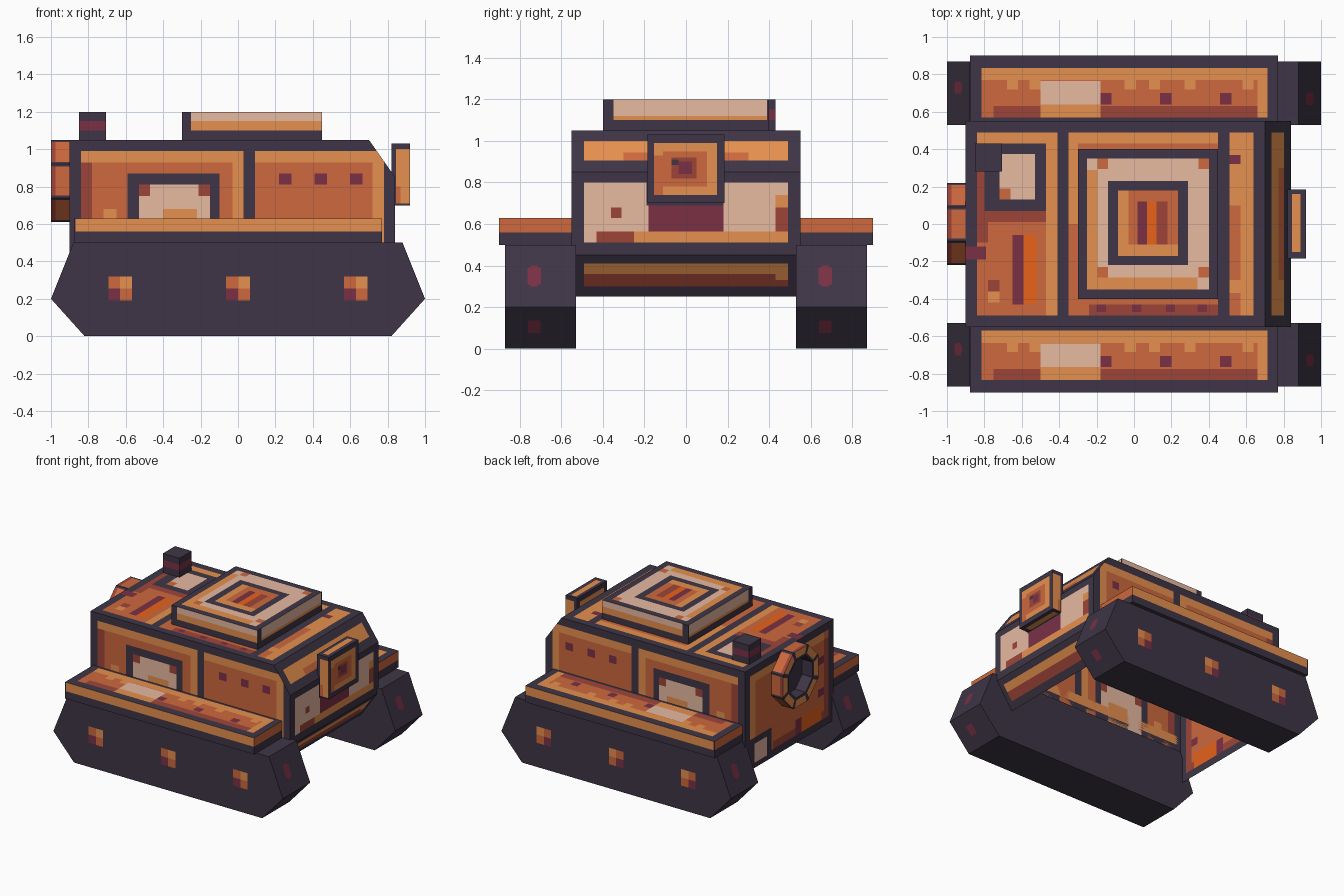
import bpy, bmesh, math
from mathutils import Vector

if "Cube" in bpy.data.objects:
    bpy.data.objects.remove(bpy.data.objects["Cube"])

# Flat colour palette
PALETTE = [("charcoal", "3e3546"), ("plum", "7a3045"), ("maroon", "9e4539"), ("rust", "cd683d"),
           ("orange", "e6904e"), ("cream", "fdcbb0"), ("bright_orange", "fb6b1d")]
D, P, M, R, O, C, F = range(7)


def linear(h):
    c = [int(h[i:i + 2], 16) / 255 for i in (0, 2, 4)]
    return [v / 12.92 if v < 0.04045 else ((v + 0.055) / 1.055) ** 2.4 for v in c] + [1]


MATS = []
for name, code in PALETTE:
    m = bpy.data.materials.new(name)
    m.diffuse_color = linear(code)
    m.use_nodes = True
    m.node_tree.nodes["Principled BSDF"].inputs["Base Color"].default_value = m.diffuse_color
    MATS.append(m)


def finish(name, bm):
    me = bpy.data.meshes.new(name)
    bm.to_mesh(me)
    bm.free()
    for m in MATS:
        me.materials.append(m)
    bpy.context.collection.objects.link(bpy.data.objects.new(name, me))


def panel(bm, place, out, rects):
    """Flat face cut along rectangle edges; rects are (u0, v0, u1, v1, colour), later ones on top."""
    u0, v0, u1, v1, _ = rects[0]
    us = sorted({round(min(max(r[i], u0), u1), 4) for r in rects for i in (0, 2)})
    vs = sorted({round(min(max(r[i], v0), v1), 4) for r in rects for i in (1, 3)})
    grid = [[bm.verts.new(place(u, v)) for v in vs] for u in us]
    for i in range(len(us) - 1):
        for j in range(len(vs) - 1):
            f = bm.faces.new((grid[i][j], grid[i + 1][j], grid[i + 1][j + 1], grid[i][j + 1]))
            cu, cv = (us[i] + us[i + 1]) / 2, (vs[j] + vs[j + 1]) / 2
            f.material_index = [r[4] for r in rects if r[0] < cu < r[2] and r[1] < cv < r[3]][-1]
            f.normal_update()
            if f.normal.dot(Vector(out)) < 0:
                f.normal_flip()


def box(bm, lo, hi, paint):
    """Box whose faces carry painted rectangles, keyed by axis and sign."""
    for ax in range(3):
        a, b = [k for k in range(3) if k != ax]
        for key, pos, s in (("-", lo[ax], -1), ("+", hi[ax], 1)):
            out = [0, 0, 0]
            out[ax] = s

            def place(u, v):
                p = [0, 0, 0]
                p[ax], p[a], p[b] = pos, u, v
                return p
            panel(bm, place, out, [(lo[a], lo[b], hi[a], hi[b], D)] + paint.get(key + "xyz"[ax], []))


def cut(bm, co, no):
    bmesh.ops.bisect_plane(bm, geom=bm.verts[:] + bm.edges[:] + bm.faces[:], dist=1e-5,
                           plane_co=co, plane_no=no, clear_outer=True)


# Hull: open underneath, chamfered nose
bm = bmesh.new()
side = [(-.9, .25, .84, 1.05, D),
        (-.84, .31, .03, .99, R), (-.84, .31, -.78, .93, M), (-.84, .93, .03, .99, O), (-.03, .31, .03, .93, O),
        (-.72, .31, -.65, .68, O), (-.59, .36, -.10, .87, D), (-.53, .42, -.15, .81, C),
        (-.53, .75, -.47, .81, M), (-.21, .75, -.15, .81, M), (-.40, .42, -.22, .68, O),
        (.09, .31, .78, .99, R), (.09, .93, .78, .99, O), (.72, .31, .78, .99, O), (.09, .31, .72, .37, M)]
side += [(x, .81, x + .065, .87, P) for x in (.22, .41, .60)]
for s in (-1, 1):
    panel(bm, lambda u, v: (u, s * .55, v), (0, s, 0), side)
cut(bm, (.7, 0, 1.05), (.2, 0, .14))
cut(bm, (.7, 0, .25), (.2, 0, -.14))
# rear wall
panel(bm, lambda u, v: (-.9, u, v), (-1, 0, 0), [
    (-.55, .25, .55, 1.05, D), (-.49, .31, .49, .99, R), (-.49, .31, -.43, .93, M), (-.49, .31, .2, .37, M),
    (-.4, .31, -.15, .43, F), (-.15, .31, -.08, .43, P), (.42, .31, .49, .99, O), (-.43, .93, .49, .99, O),
    (.22, .25, .49, .49, D), (.28, .29, .43, .44, C), (-.43, .5, -.36, .56, P), (-.43, .75, -.36, .81, P)])
# nose plate
panel(bm, lambda u, v: (.84, u, v), (1, 0, 0), [
    (-.55, .45, .55, .85, D), (-.49, .51, .49, .80, C), (-.25, .51, .49, .565, O), (-.43, .51, -.25, .565, M),
    (-.36, .63, -.31, .68, M), (.43, .565, .49, .68, M), (.43, .68, .49, .74, O),
    (-.18, .565, .18, .69, P), (-.19, .69, .18, .85, D)])
# nose chamfers
panel(bm, lambda u, v: (.84 - .7 * (v - .85), u, v), (1, 0, 1), [
    (-.55, .85, .55, 1.05, D), (-.49, .905, .49, 1.0, O), (-.43, .905, .43, .945, R),
    (-.49, .905, -.3, .945, O), (.3, .905, .43, .945, O)])
panel(bm, lambda u, v: (.84 - .7 * (.45 - v), u, v), (1, 0, -1), [
    (-.55, .25, .55, .45, D), (-.49, .30, .49, .36, M), (-.49, .36, .49, .41, O), (.43, .33, .49, .36, O)])
# deck
deck = [(-.9, -.55, .7, .55, D),
        (-.84, -.49, -.41, .49, R), (-.84, -.1, -.78, .43, M), (-.84, .43, -.41, .49, O), (-.47, -.49, -.41, .49, O),
        (-.84, .01, -.47, .07, M), (-.80, .07, -.47, .43, D), (-.72, .13, -.53, .375, C), (-.72, .13, -.66, .19, R),
        (-.65, -.43, -.59, -.06, P), (-.59, -.43, -.52, -.06, F), (-.9, -.19, -.79, -.12, P),
        (-.78, -.36, -.72, -.30, M), (-.78, -.42, -.72, -.36, O),
        (-.35, -.49, .45, .49, R), (-.35, .43, .45, .49, O), (-.35, 0, -.3, .43, O), (-.24, -.49, .45, -.43, M),
        (.51, -.49, .64, .49, O), (.51, -.3, .57, .1, R), (.51, .32, .57, .37, P), (.51, -.49, .57, -.37, R)]
deck += [(x, -.47, x + .05, -.43, P) for x in (-.2, -.01, .17, .34)]
panel(bm, lambda u, v: (u, v, 1.05), (0, 0, 1), deck)
finish("hull", bm)

# Tracks: chamfered sides, end plates with plum spots
for name, s in (("front_track", -1), ("back_track", 1)):
    bm = bmesh.new()
    base = (-1, 0, 1, .5, D)
    lugs = []
    for x in (-.63, 0, .63):
        lugs += [(x - .063, .255, x, .32, R), (x, .255, x + .063, .32, O),
                 (x - .063, .19, x, .255, P), (x, .19, x + .063, .255, R)]
    panel(bm, lambda u, v: (u, s * .87, v), (0, s, 0), [base] + lugs)
    panel(bm, lambda u, v: (u, s * .53, v), (0, -s, 0), [base])
    for e in (-1, 1):
        cut(bm, (e, 0, .2), (e * .3, 0, .12))
        cut(bm, (e, 0, .2), (e * .2, 0, -.18))
    lo, hi = s * .7 - .17, s * .7 + .17
    for e in (-1, 1):
        c = s * .7 - e * .03
        panel(bm, lambda u, v: (e * (1 - .4 * (v - .2)), u, v), (e, 0, 0),
              [(lo, .2, hi, .5, D), (c - .033, .31, c + .033, .39, P), (c - .018, .30, c + .018, .40, P)])
        panel(bm, lambda u, v: (e * (.82 + .9 * v), u, v), (e, 0, 0),
              [(lo, 0, hi, .2, D), (c - .03, .075, c + .03, .135, P)])
    panel(bm, lambda u, v: (u, v, .5), (0, 0, 1), [(-.88, lo, .88, hi, D)])
    panel(bm, lambda u, v: (u, v, 0), (0, 0, -1), [(-.82, lo, .82, hi, D)])
    finish(name, bm)

# Fenders above the tracks
for name, y in (("front_fender", -.9), ("back_fender", .55)):
    bm = bmesh.new()
    b = y + (.065 if y < 0 else .02)      # lower edge of the painted panel
    top = [(-.815, b, .715, b + .265, R), (-.75, b, .66, b + .06, M), (-.815, b + .2, .715, b + .265, O),
           (-.815, b + .05, -.75, b + .2, R), (.66, b, .715, b + .265, O),
           (-.5, b, -.18, b + .07, O), (-.5, b + .07, -.18, b + .195, C)]
    top += [(x, b + .15, x + .06, b + .2, O) for x in (-.68, -.56, -.05, .08, .27, .58)]
    top += [(x, b + .07, x + .06, b + .13, P) for x in (-.18, .14, .46)]
    strip = [(-.87, .56, .77, .63, O)]
    end = [(y, .56, y + .35, .63, R)]
    box(bm, (-.877, y, .5), (.77, y + .35, .63),
        {"+z": top, "-y": strip, "+y": strip, "+x": end, "-x": end})
    finish(name, bm)

# Roof hatch with nested square frames
bm = bmesh.new()
band_x = [(-.25, 1.10, .45, 1.15, O), (-.25, 1.15, .45, 1.2, C)]
band_y = [(-.35, 1.10, .39, 1.15, O), (-.35, 1.12, .39, 1.2, C)]
box(bm, (-.3, -.4, 1.05), (.45, .4, 1.2), {
    "-y": band_x, "+y": band_x, "-x": band_y, "+x": band_y,
    "+z": [(-.25, -.35, .40, .35, C), (-.25, -.35, -.195, .29, O), (-.25, -.35, .34, -.285, O),
           (-.195, .295, -.14, .35, R), (.345, .295, .40, .35, R), (.345, -.285, .40, -.23, R),
           (-.195, -.285, -.14, -.23, R), (-.14, -.22, .29, .23, D), (-.085, -.17, .235, .18, R),
           (-.085, -.17, -.03, .18, O), (-.03, -.17, .235, -.11, O), (.02, -.11, .07, .12, P),
           (.07, -.11, .12, .12, F), (.12, -.11, .18, .12, M)]})
finish("roof_hatch", bm)

# Exhaust stack
bm = bmesh.new()
bx, by = [(-.85, 1.10, -.705, 1.15, P)], [(.28, 1.10, .43, 1.15, P)]
box(bm, (-.85, .28, 1.05), (-.705, .43, 1.2), {"-y": bx, "+y": bx, "-x": by, "+x": by})
finish("exhaust_stack", bm)

# Head lamp on the nose
bm = bmesh.new()
flank = [(.845, .71, .92, 1.0, O), (.845, .71, .87, .8, R)]
lid = [(.845, -.15, .89, .16, O)]
box(bm, (.82, -.185, .70), (.92, .185, 1.03), {
    "-y": flank, "+y": flank, "+z": lid, "-z": lid,
    "-x": [(-.15, .74, .15, .99, O), (-.11, .78, .11, .95, D)],
    "+x": [(-.155, .74, .15, .99, O), (-.155, .74, -.11, .93, R), (-.11, .78, .10, .95, R),
           (-.07, .82, .05, .92, M), (-.035, .84, .03, .90, P), (-.07, .885, -.035, .91, D)]})
finish("head_lamp", bm)

# Octagonal rear port ring
bm = bmesh.new()


def ring_point(i, apothem, x):
    a = math.pi / 8 + i * math.pi / 4
    r = apothem / math.cos(math.pi / 8)
    return Vector((x, r * math.cos(a), .83 + r * math.sin(a)))


for i in range(8):
    def spot(u, apothem, x):
        return ring_point(i, apothem, x).lerp(ring_point(i + 1, apothem, x), u)
    mid = spot(.5, 1, 0) - Vector((0, 0, .83))
    panel(bm, lambda u, v: spot(u, .22, v), mid,
          [(0, -1, 1, -.9, D), (.08, -1, .92, -.9, R), (.08, -1, .92, -.975, M)])
    panel(bm, lambda u, v: spot(u, v, -1), (-1, 0, 0),
          [(0, .145, 1, .22, D), (.1, .165, .9, .22, O)])
    panel(bm, lambda u, v: spot(u, .145, v), -mid, [(0, -1, 1, -.9, D)])
hub = bm.faces.new([bm.verts.new(ring_point(i, .145, -.91)) for i in reversed(range(8))])
hub.material_index = D
finish("rear_port", bm)
